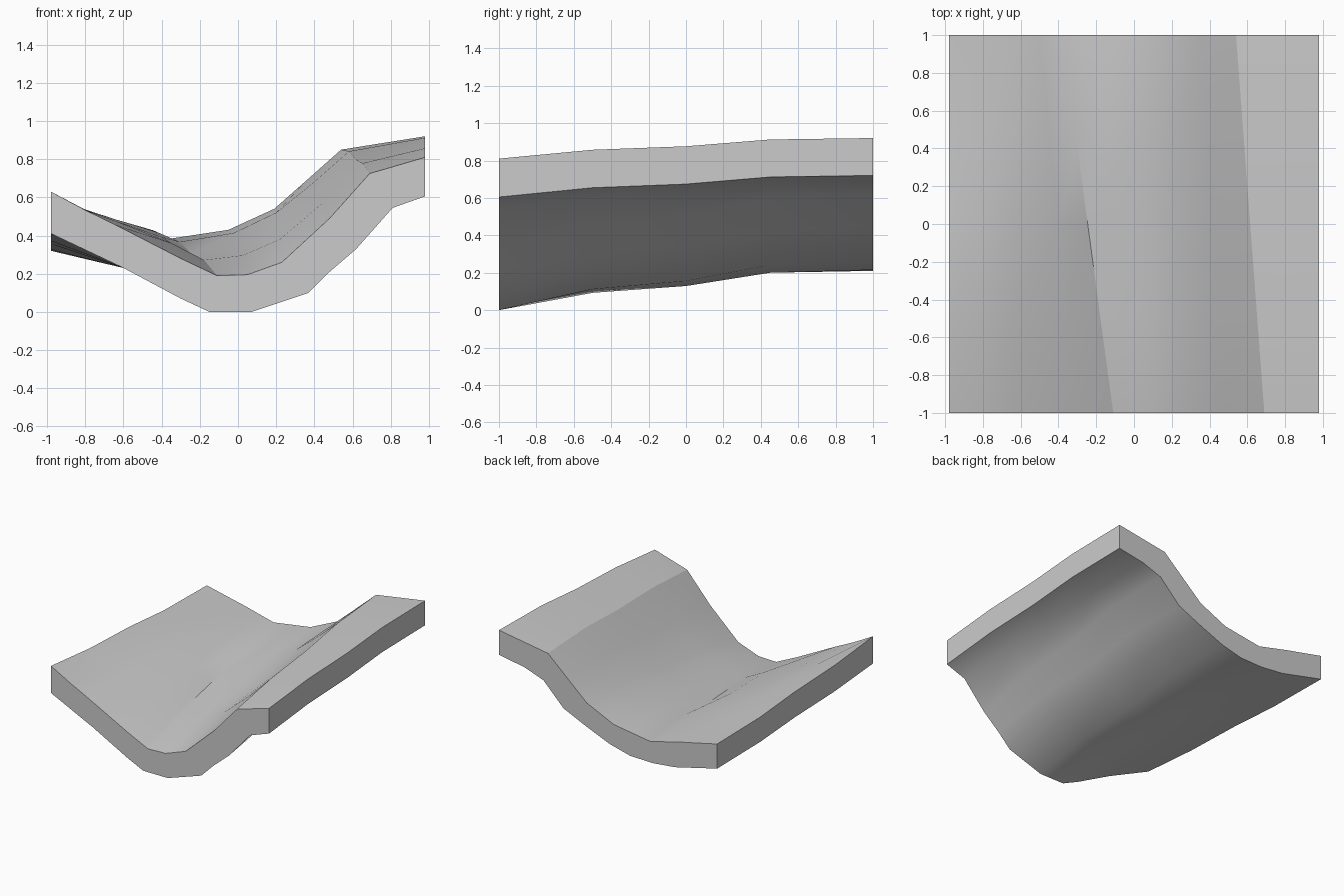
import bpy, bmesh, math

cube = bpy.data.objects.get("Cube")
if cube:
    bpy.data.objects.remove(cube, do_unlink=True)

# Single stone grey
grey = bpy.data.materials.new("stone_grey")
grey.use_nodes = True
colour = (0.6, 0.6, 0.6, 1)
grey.diffuse_color = colour
grey.node_tree.nodes["Principled BSDF"].inputs["Base Color"].default_value = colour

# Upper and lower profiles at the two ends: (x, z) from left to right
TOP_FRONT = [(-.98, .63), (-.8, .533), (-.64, .455), (-.3, .28), (-.11, .19), (.05, .195),
             (.23, .26), (.48, .49), (.69, .725), (.98, .81)]
TOP_BACK = [(-.98, .52), (-.8, .48), (-.64, .445), (-.5, .41), (-.38, .38), (-.05, .43),
            (.19, .54), (.36, .69), (.54, .85), (.98, .92)]
LOW_FRONT = [(-.98, .41), (-.6, .23), (-.3, .07), (-.15, 0), (.07, 0), (.37, .1),
             (.48, .21), (.62, .33), (.81, .545), (.98, .605)]
LOW_BACK = [(-.98, .32), (-.6, .23), (-.4, .21), (-.2, .215), (-.02, .26), (.2, .35),
            (.4, .44), (.58, .62), (.75, .68), (.98, .72)]
# Stations along the length: (y, share of the rise reached)
STATIONS = [(-1, 0), (-.5, .43), (0, .6), (.45, .93), (1, 1)]


def blend(bm, front, back, y, rise, hump):
    """One row of vertices between the front and back profiles."""
    t = (y + 1) / 2
    row = []
    for i, ((xa, za), (xb, zb)) in enumerate(zip(front, back)):
        swell = hump * math.sin(math.pi * t) if i in (1, 2, 3) else 0
        row.append(bm.verts.new((xa + (xb - xa) * t, y, za + (zb - za) * rise + swell)))
    return row


bm = bmesh.new()
top = [blend(bm, TOP_FRONT, TOP_BACK, y, r, .035) for y, r in STATIONS]
low = [blend(bm, LOW_FRONT, LOW_BACK, y, r, 0) for y, r in STATIONS]

# Upper and lower skins
for rows in (top, low):
    for a, b in zip(rows, rows[1:]):
        for i in range(len(a) - 1):
            bm.faces.new((a[i], a[i + 1], b[i + 1], b[i]))

# Side walls
for i in (0, -1):
    for j in range(len(STATIONS) - 1):
        bm.faces.new((low[j][i], low[j + 1][i], top[j + 1][i], top[j][i]))

# End walls
for j in (0, -1):
    bm.faces.new(low[j] + top[j][::-1])

bmesh.ops.recalc_face_normals(bm, faces=bm.faces)
mesh = bpy.data.meshes.new("channel_slab")
bm.to_mesh(mesh)
bm.free()
mesh.materials.append(grey)

slab = bpy.data.objects.new("channel_slab", mesh)
bpy.context.collection.objects.link(slab)
bpy.context.view_layer.objects.active = slab
slab.select_set(True)
bpy.ops.object.shade_smooth_by_angle(angle=math.radians(30))
